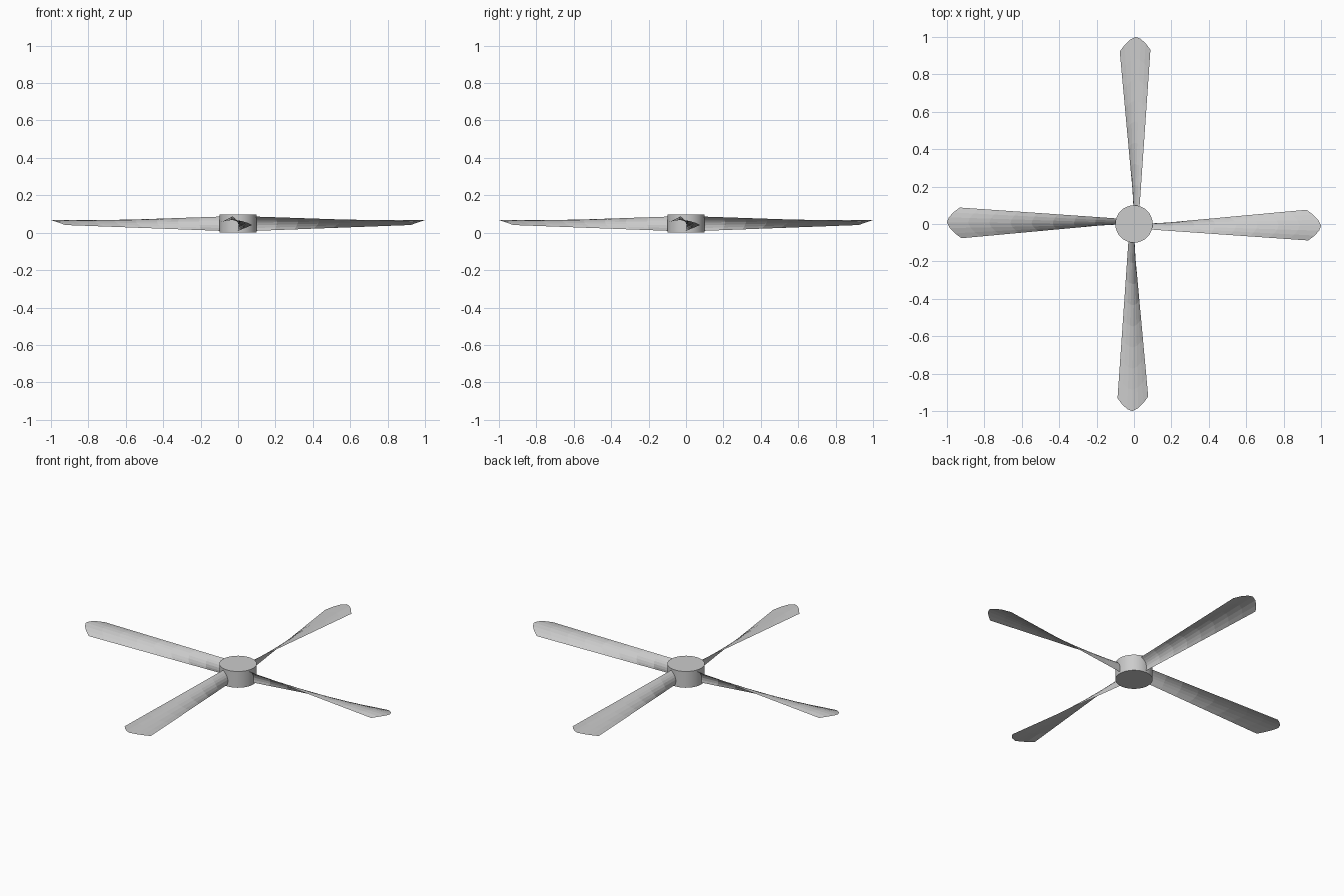
import bpy, bmesh, math
from mathutils import Vector, Matrix

if "Cube" in bpy.data.objects:
    bpy.data.objects.remove(bpy.data.objects["Cube"])

ROWS = 8


def make_object(name, bm):
    mesh = bpy.data.meshes.new(name)
    bm.to_mesh(mesh)
    bm.free()
    obj = bpy.data.objects.new(name, mesh)
    bpy.context.collection.objects.link(obj)
    return obj


def arc(low, crest, high, t):
    # cambered section: curve through low edge, crest and high edge
    low, crest, high = Vector(low), Vector(crest), Vector(high)
    ctrl = 2 * crest - (low + high) / 2
    return low * (1 - t) ** 2 + ctrl * 2 * t * (1 - t) + high * t ** 2


# Blade chord stations and the rounded tip outline
stations = [0, 0.16, 0.33, 0.52, 0.68, 0.84, 1]
tip_x = [0.922, 0.958, 0.985, 1.0, 0.99, 0.966, 0.932]


# Twisted blade: steep section at the hub blending to a nearly flat tip
def blade(name, angle):
    bm = bmesh.new()
    grid = []
    for t, x in zip(stations, tip_x):
        ry, rz = arc((0.0, 0.010), (0.0, 0.053), (-0.030, 0.086), t)
        ty, tz = arc((0.076, 0.041), (-0.006, 0.067), (-0.088, 0.058), t)
        a, b = Vector((0.095, ry, rz)), Vector((x, ty, tz))
        grid.append([bm.verts.new(a.lerp(b, i / ROWS)) for i in range(ROWS + 1)])
    for p, q in zip(grid, grid[1:]):
        for i in range(ROWS):
            bm.faces.new((p[i], q[i], q[i + 1], p[i + 1]))
    bmesh.ops.reverse_faces(bm, faces=[f for f in bm.faces if f.normal.z < 0])
    bm.normal_update()
    if sum(f.normal.z for f in bm.faces) < 0:
        bmesh.ops.reverse_faces(bm, faces=bm.faces[:])
    bm.transform(Matrix.Rotation(angle, 4, 'Z'))
    return make_object(name, bm)


for k in range(4):
    blade(f"blade_{k + 1}", k * math.pi / 2)

# Hub
bpy.ops.mesh.primitive_cylinder_add(vertices=32, radius=0.1, depth=0.096,
                                    location=(0, 0, 0.048))
hub = bpy.context.object
hub.name = "hub"
bpy.ops.object.shade_smooth_by_angle(angle=math.radians(30))
